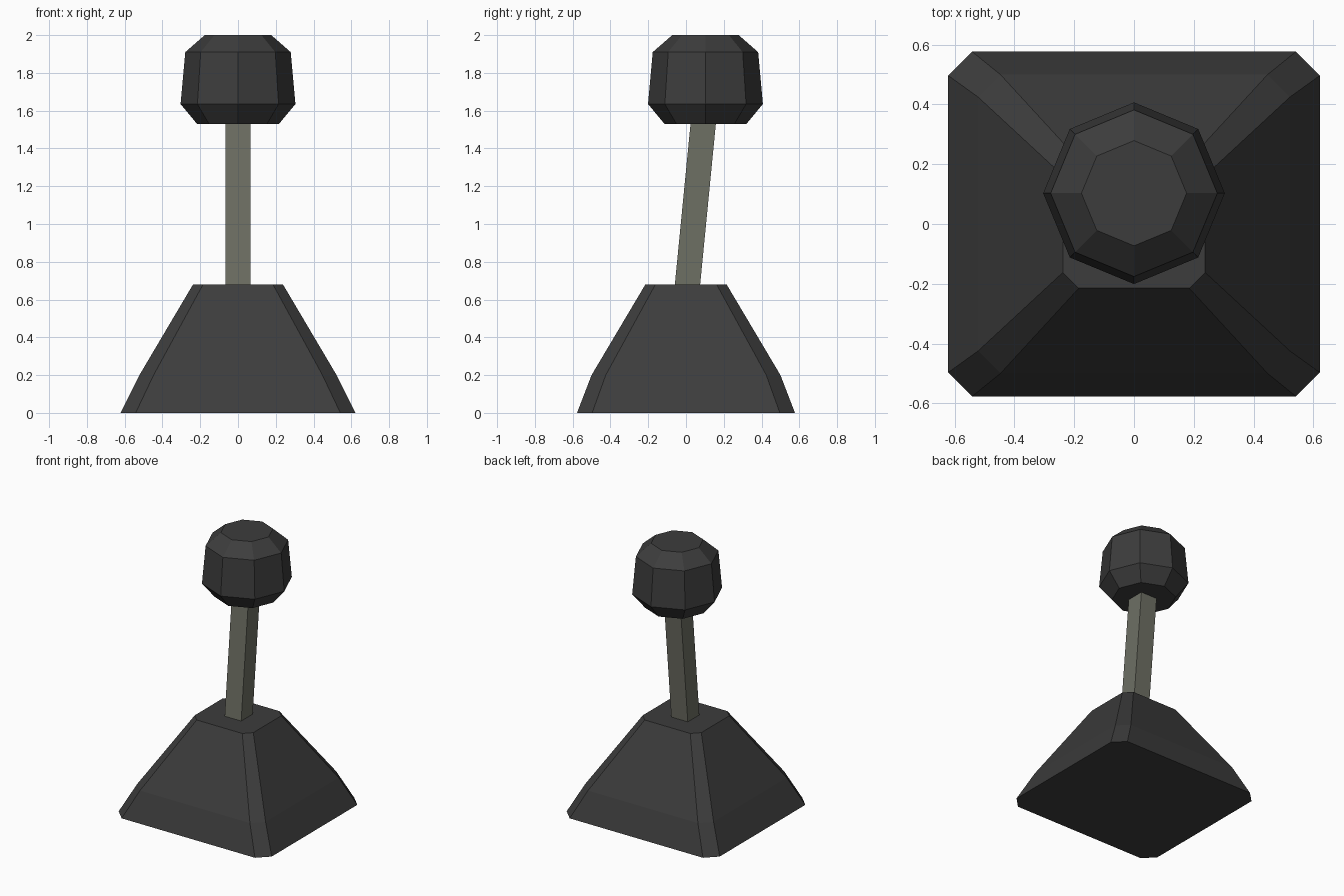
import bpy, math

cube = bpy.data.objects.get("Cube")
if cube:
    bpy.data.objects.remove(cube, do_unlink=True)


def material(name, rgb):
    m = bpy.data.materials.new(name)
    m.use_nodes = True
    m.diffuse_color = (*rgb, 1)
    m.node_tree.nodes["Principled BSDF"].inputs["Base Color"].default_value = (*rgb, 1)
    return m


def loft(name, rings, mat):
    """Skin equal-sized rings from bottom to top and cap both ends."""
    n = len(rings[0])
    verts = [v for ring in rings for v in ring]
    faces = [list(range(n))[::-1], list(range(len(verts) - n, len(verts)))]
    for k in range(len(rings) - 1):
        for i in range(n):
            a, b = k * n + i, k * n + (i + 1) % n
            faces.append([a, b, b + n, a + n])
    mesh = bpy.data.meshes.new(name)
    mesh.from_pydata(verts, [], faces)
    mesh.materials.append(mat)
    obj = bpy.data.objects.new(name, mesh)
    bpy.context.collection.objects.link(obj)
    return obj


def chamfered(hx, hy, c, z):
    """Rectangle with cut corners, counter-clockwise."""
    quarter = [(hx, hy - c), (hx - c, hy)]
    pts = quarter + [(-x, y) for x, y in quarter[::-1]]
    pts += [(-x, -y) for x, y in pts]
    return [(x, y, z) for x, y in pts]


def polygon(r, z, cy, sides, turn=0):
    angles = [turn + math.tau * i / sides for i in range(sides)]
    return [(r * math.cos(a), cy + r * math.sin(a), z) for a in angles]


black = material("black rubber", (0.046, 0.046, 0.046))
grey = material("olive grey metal", (0.155, 0.16, 0.127))

# Flared boot
loft("boot", [chamfered(0.622, 0.577, 0.08, 0),
              chamfered(0.522, 0.5, 0.075, 0.2),
              chamfered(0.238, 0.215, 0.053, 0.68)], black)

# Square shaft leaning back
loft("shaft", [polygon(0.067 * math.sqrt(2), z, y, 4, math.pi / 4)
               for z, y in ((0.67, 0.007), (1.54, 0.092))], grey)

# Eight-sided knob
loft("knob", [polygon(r, z, 0.103, 8)
              for r, z in ((0.217, 1.53), (0.304, 1.635), (0.279, 1.91), (0.176, 2.0))], black)
